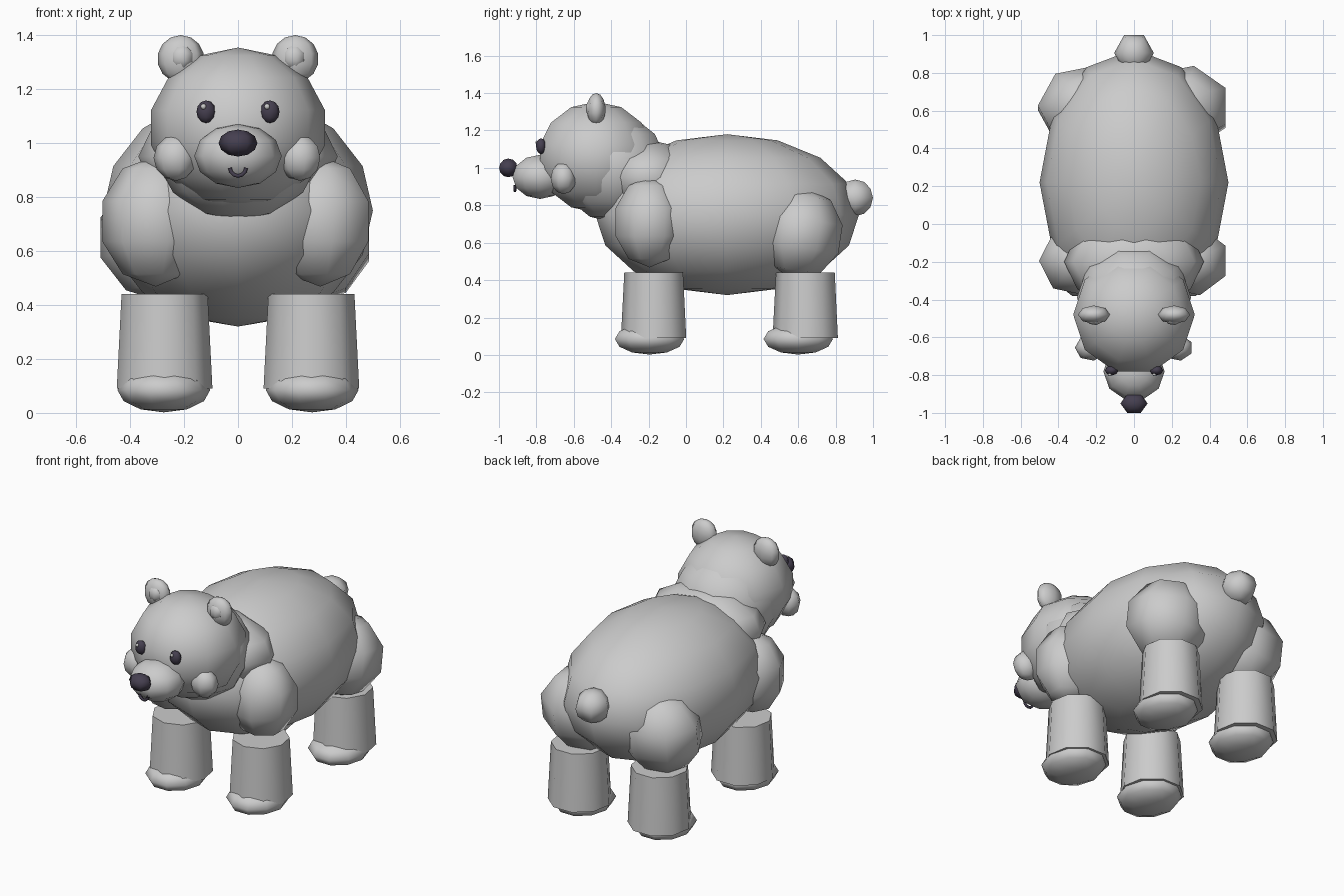
import bpy, bmesh, math
from mathutils import Matrix

if "Cube" in bpy.data.objects:
    bpy.data.objects.remove(bpy.data.objects["Cube"])


def material(name, rgb):
    m = bpy.data.materials.new(name)
    m.diffuse_color = (*rgb, 1)
    m.use_nodes = True
    m.node_tree.nodes["Principled BSDF"].inputs["Base Color"].default_value = m.diffuse_color
    return m


DARK = material("dark", (0.06, 0.05, 0.08))
WHITE = material("white", (0.95, 0.95, 0.95))


def finish(name, bm, mat=None):
    me = bpy.data.meshes.new(name)
    bm.to_mesh(me)
    bm.free()
    ob = bpy.data.objects.new(name, me)
    bpy.context.collection.objects.link(ob)
    if mat:
        me.materials.append(mat)
    return ob


def ball(name, loc, radii, seg, rings, mat=None, tilt=0.0):
    """Low-poly smooth ellipsoid with a column of vertices on the -x side."""
    bm = bmesh.new()
    bmesh.ops.create_uvsphere(bm, u_segments=seg, v_segments=rings, radius=1)
    bm.transform(Matrix.Translation(loc) @ Matrix.Rotation(tilt, 4, 'X')
                 @ Matrix.Diagonal((*radii, 1)) @ Matrix.Rotation(math.pi / 2, 4, 'Z'))
    for f in bm.faces:
        f.smooth = True
    return finish(name, bm, mat)


def leg(name, x, y):
    """Tapered column, wider at the bottom."""
    z0, z1 = 0.09, 0.44
    bm = bmesh.new()
    bmesh.ops.create_cone(bm, cap_ends=True, segments=9, radius1=0.18,
                          radius2=0.162, depth=z1 - z0)
    bm.transform(Matrix.Translation((x, y, (z0 + z1) / 2)) @ Matrix.Rotation(math.pi, 4, 'Z'))
    ob = finish(name, bm)
    bpy.ops.object.select_all(action='DESELECT')
    ob.select_set(True)
    bpy.context.view_layer.objects.active = ob
    bpy.ops.object.shade_smooth_by_angle(angle=math.radians(60))


# torso, shoulder hump, neck and tail
ball("body", (0, 0.22, 0.75), (0.5, 0.705, 0.43), 12, 8)
ball("shoulder_hump", (0, -0.2, 0.95), (0.37, 0.25, 0.2), 10, 6)
ball("neck", (0, -0.39, 1.0), (0.31, 0.3, 0.29), 10, 7)
ball("tail", (0, 0.905, 0.84), (0.105, 0.109, 0.098), 6, 6)

# head, muzzle and nose
ball("head", (0, -0.48, 1.057), (0.33, 0.325, 0.297), 10, 7)
ball("muzzle", (0, -0.78, 0.952), (0.162, 0.155, 0.118), 10, 6)
ball("nose", (0, -0.95, 1.0), (0.072, 0.057, 0.05), 6, 6, DARK)

# mouth: small bent tube under the nose
curve = bpy.data.curves.new("mouth", 'CURVE')
curve.dimensions = '3D'
curve.bevel_depth = 0.008
curve.bevel_resolution = 1
spline = curve.splines.new('POLY')
spline.points.add(6)
for i, p in enumerate(spline.points):
    a = math.pi + math.pi * i / 6
    p.co = (0.03 * math.cos(a), -0.915, 0.908 + 0.03 * math.sin(a), 1)
curve.materials.append(DARK)
bpy.context.collection.objects.link(bpy.data.objects.new("mouth", curve))

for side, s in (("left", -1), ("right", 1)):
    # face details
    ball(f"eye_{side}", (s * 0.118, -0.775, 1.116), (0.036, 0.027, 0.042), 8, 6, DARK)
    ball(f"eye_glint_{side}", (s * 0.118 - 0.01, -0.797, 1.135), (0.011, 0.009, 0.011), 6, 4, WHITE)
    ball(f"cheek_{side}", (s * 0.23, -0.655, 0.945), (0.083, 0.07, 0.085), 7, 6)
    ball(f"ear_{side}", (s * 0.212, -0.48, 1.312), (0.087, 0.05, 0.088), 8, 7)
    ball(f"inner_ear_{side}", (s * 0.208, -0.507, 1.318), (0.046, 0.03, 0.046), 7, 5)

    # shoulders and hips
    ball(f"shoulder_{side}", (s * 0.305, -0.195, 0.71), (0.208, 0.196, 0.242), 7, 5)
    ball(f"hip_{side}", (s * 0.262, 0.615, 0.65), (0.26, 0.23, 0.245), 7, 5, tilt=-0.15)

    # legs and feet
    for end, leg_y, foot_y in (("front", -0.168, -0.195), ("back", 0.643, 0.6)):
        leg(f"{end}_leg_{side}", s * 0.272, leg_y)
        ball(f"{end}_foot_{side}", (s * 0.275, foot_y, 0.085), (0.172, 0.195, 0.083), 10, 6)
